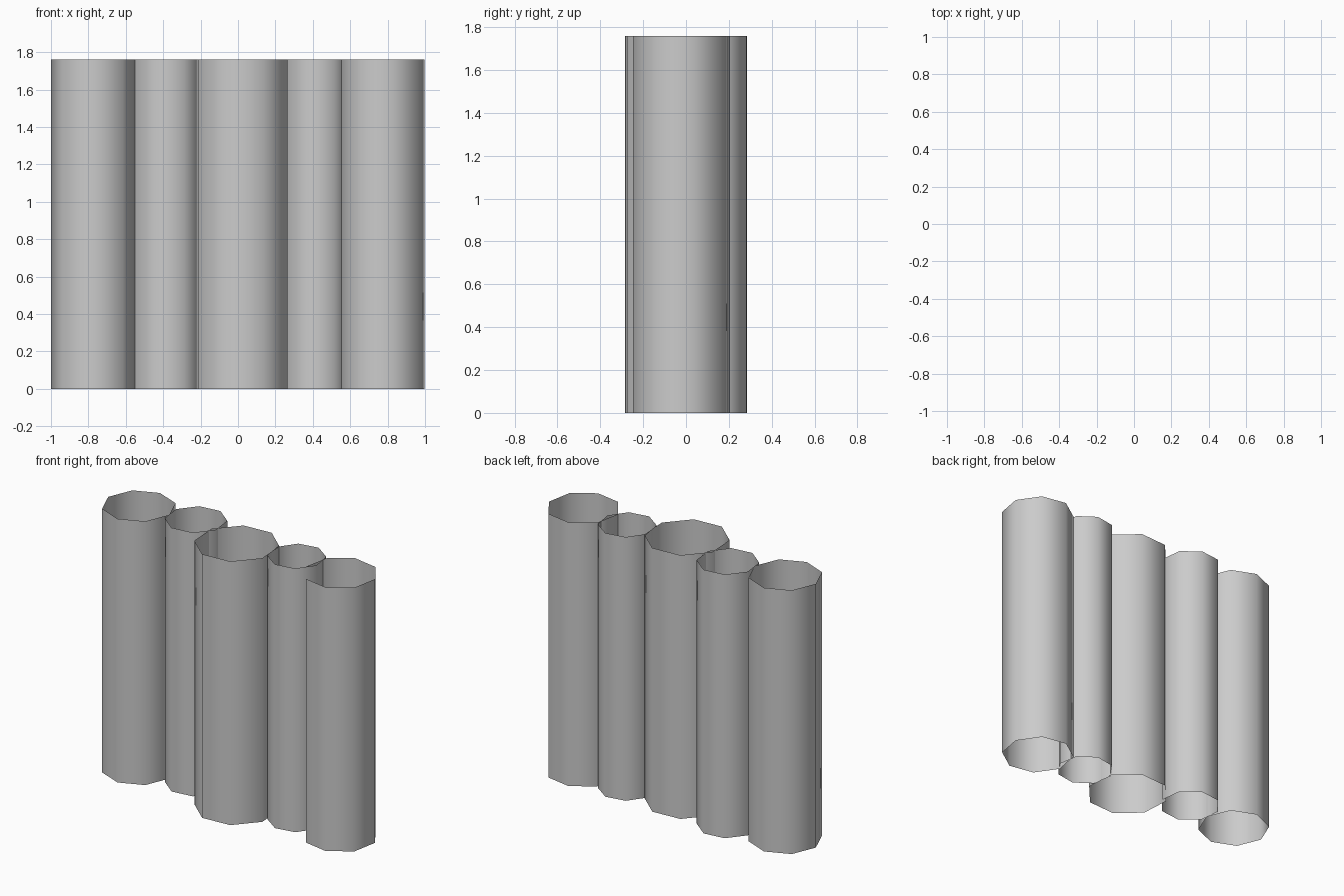
import bpy
from math import radians

if "Cube" in bpy.data.objects:
    bpy.data.objects.remove(bpy.data.objects["Cube"])

HEIGHT = 1.76

# Open eight-sided tubes in a row: x, y, radius, turn in degrees
TUBES = [
    (-0.775, 0.06, 0.225, 0),
    (-0.38, 0.10, 0.19, 29),
    (0.02, -0.04, 0.26, 26),
    (0.42, 0.02, 0.178, 32),
    (0.775, -0.025, 0.227, 12),
]


def tube(name, x, y, radius, turn):
    # thin smooth-shaded wall without end caps
    bpy.ops.mesh.primitive_cylinder_add(
        vertices=8, radius=radius, depth=HEIGHT, end_fill_type='NOTHING',
        location=(x, y, HEIGHT / 2))
    obj = bpy.context.object
    obj.name = name
    # the primitive's first vertex lies on a multiple of 45 degrees
    obj.rotation_euler.z = radians(turn)
    bpy.ops.object.shade_smooth()
    return obj


for i, spec in enumerate(TUBES, 1):
    tube(f"tube_{i}", *spec)
